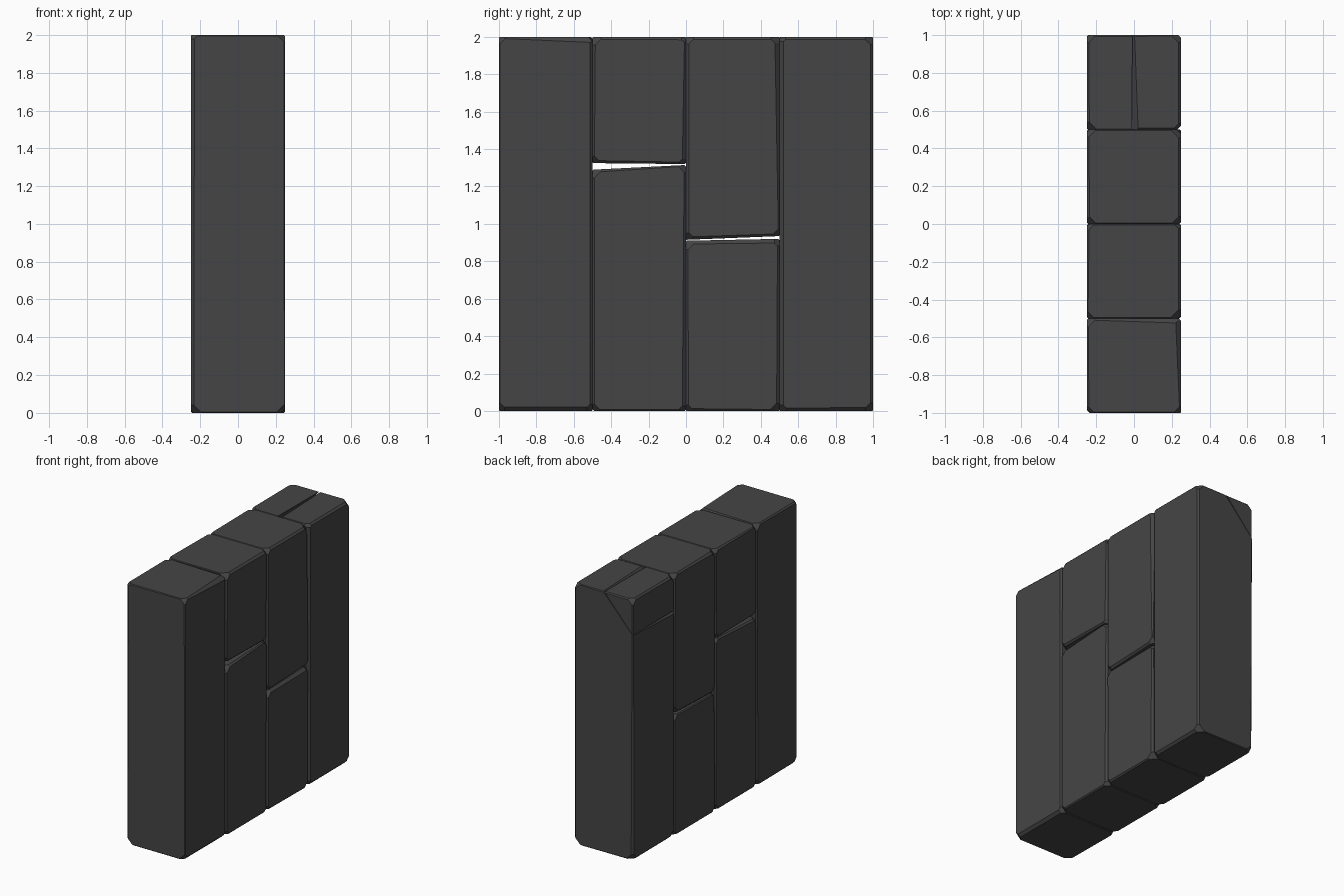
import bpy, bmesh, random
from itertools import product
from mathutils import Vector

if "Cube" in bpy.data.objects:
    bpy.data.objects.remove(bpy.data.objects["Cube"])

random.seed(4)


def slice_off(bm, point, normal):
    """Cut away everything on the normal's side and cap the hole."""
    geom = bm.verts[:] + bm.edges[:] + bm.faces[:]
    bmesh.ops.bisect_plane(bm, geom=geom, plane_co=point, plane_no=normal,
                           dist=1e-5, clear_outer=True)
    rim = [e for e in bm.edges if e.is_boundary]
    if rim:
        bmesh.ops.holes_fill(bm, edges=rim, sides=0)


def plane(a, b, c, outward):
    n = (b - a).cross(c - a).normalized()
    return a, (n if n.dot(outward) > 0 else -n)


def brick(name, y0, y1, bottom, top, wear=None, cuts=()):
    """Hewn block: bottom/top give heights at y0 and y1; wear sets edge chamfers
    keyed by (axis, sign, sign) with a size at each end."""
    wear = wear or {}
    ys = (y0, y1)
    corner = {s: Vector((0.25 * s[0], ys[s[1] > 0],
                         (top if s[2] > 0 else bottom)[s[1] > 0]))
              for s in product((-1, 1), repeat=3)}
    bm = bmesh.new()
    for p in corner.values():
        bm.verts.new(p)
    bmesh.ops.convex_hull(bm, input=bm.verts[:])
    bmesh.ops.dissolve_limit(bm, angle_limit=0.002, verts=bm.verts[:], edges=bm.edges[:])

    # Uneven chamfer along each of the twelve edges
    for axis in range(3):
        b, c = [i for i in range(3) if i != axis]
        for sb, sc in product((-1, 1), repeat=2):
            lo, hi = (0.004, 0.009) if axis == 0 else (0.006, 0.016)
            size = wear.get((axis, sb, sc),
                            (random.uniform(lo, hi), random.uniform(lo, hi)))
            pts = []
            for end, d in zip((-1, 1), size):
                s = [0, 0, 0]
                s[axis], s[b], s[c] = end, sb, sc
                for i, sign in ((b, sb), (c, sc)):
                    p = corner[tuple(s)].copy()
                    p[i] -= sign * d
                    pts.append(p)
            out = Vector((0, 0, 0))
            out[b], out[c] = sb, sc
            slice_off(bm, *plane(pts[0], pts[1], pts[2], out))
    # Knocked corners
    for s, p in corner.items():
        d = random.uniform(0.022, 0.034)
        slice_off(bm, p - Vector(s) * d / 1.7, Vector(s).normalized())
    for point, normal in cuts:
        slice_off(bm, point, normal)

    bmesh.ops.recalc_face_normals(bm, faces=bm.faces[:])
    mesh = bpy.data.meshes.new(name)
    bm.to_mesh(mesh)
    bm.free()
    ob = bpy.data.objects.new(name, mesh)
    bpy.context.collection.objects.link(ob)
    mat = bpy.data.materials.get("dark_stone")
    if mat is None:
        mat = bpy.data.materials.new("dark_stone")
        mat.diffuse_color = (0.06, 0.06, 0.06, 1)
        mat.use_nodes = True
        mat.node_tree.nodes["Principled BSDF"].inputs["Base Color"].default_value = mat.diffuse_color
    mesh.materials.append(mat)
    return ob


# Front full-height block
brick("front_block", -1, -0.5, (0, 0), (2, 2),
      {(1, 1, 1): (0.008, 0.03), (1, 1, -1): (0.02, 0.02),
       (2, -1, -1): (0.016, 0.02), (2, 1, -1): (0.005, 0.006),
       (0, 1, 1): (0.008, 0.025)})

# Second column, split two thirds of the way up
brick("second_lower_block", -0.5, 0, (0, 0), (1.29, 1.315),
      {(2, 1, 1): (0.02, 0.01)})
brick("second_upper_block", -0.5, 0, (1.325, 1.32), (2, 2),
      {(1, 1, -1): (0.014, 0.01), (2, 1, 1): (0.02, 0.008)})

# Third column, split just below the middle
brick("third_lower_block", 0, 0.5, (0, 0), (0.91, 0.92),
      {(1, 1, 1): (0.018, 0.022)})
brick("third_upper_block", 0, 0.5, (0.915, 0.935), (2, 2),
      {(2, 1, 1): (0.006, 0.025)})

# Back full-height block, with a broken top corner separated by a crack
out = Vector((-1, 0, 1))
back_wear = {(1, 1, -1): (0.016, 0.018), (2, 1, -1): (0.022, 0.022)}
brick("back_block", 0.5, 1, (0, 0), (2, 2), back_wear,
      [plane(Vector((0.022, 0.5, 2)), Vector((0.003, 1, 2)),
             Vector((-0.25, 0.75, 1.715)), out)])
brick("broken_corner", 0.5, 1, (0, 0), (2, 2), back_wear,
      [plane(Vector((-0.012, 0.5, 2)), Vector((-0.008, 1, 2)),
             Vector((-0.25, 0.75, 1.73)), -out)])
